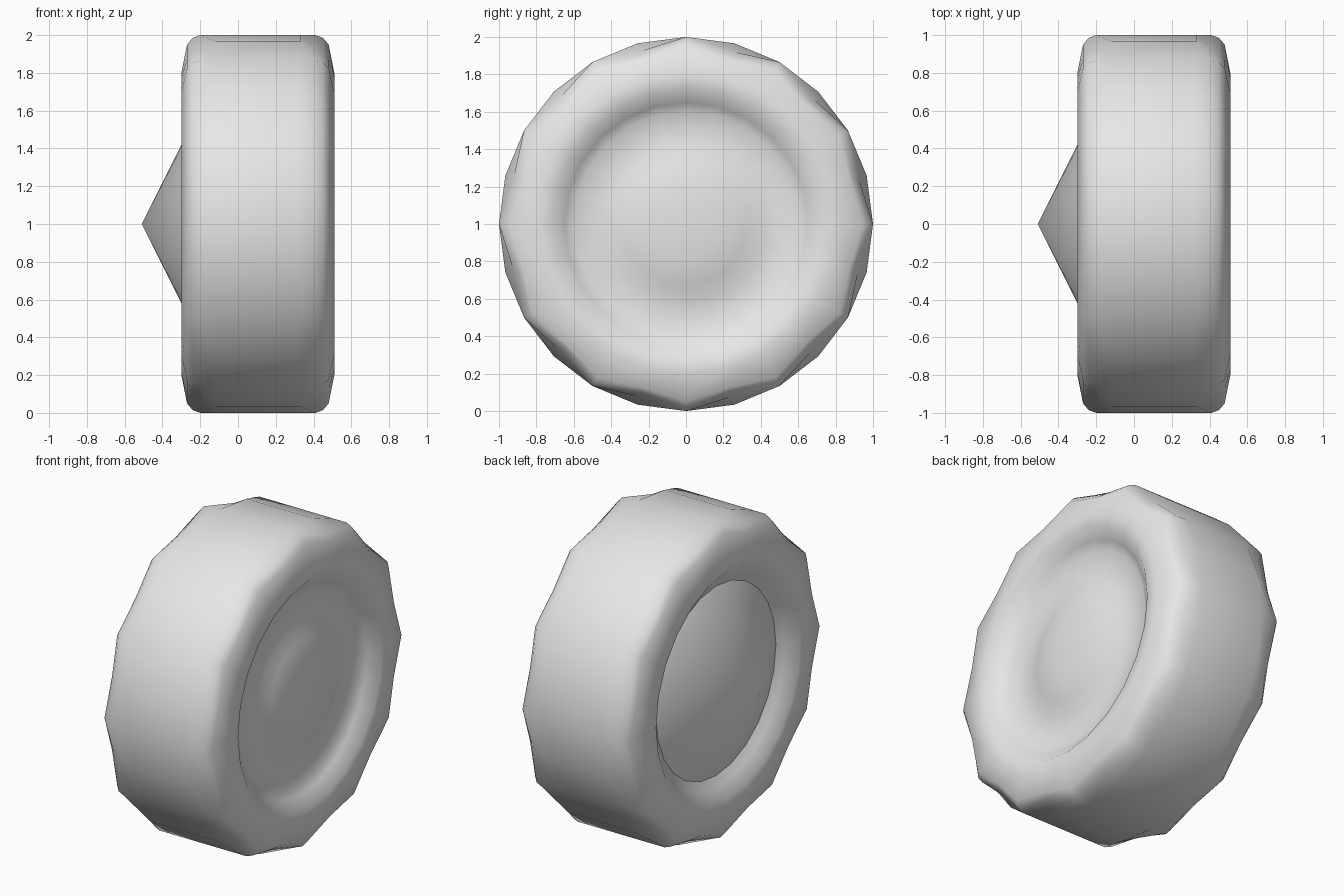
import bpy
import bmesh
from math import cos, sin, tau

if "Cube" in bpy.data.objects:
    bpy.data.objects.remove(bpy.data.objects["Cube"], do_unlink=True)

SIDES = 24
CENTRE_X = 0.105

grey = bpy.data.materials.new("light_grey")
grey.use_nodes = True
grey.diffuse_color = (0.8, 0.8, 0.8, 1)
grey.node_tree.nodes["Principled BSDF"].inputs["Base Color"].default_value = (0.8, 0.8, 0.8, 1)


def lathe(name, profile, inward=False):
    """Spin (offset, radius, notch depth) rings around the axle."""
    bm = bmesh.new()
    rings = []
    for x, radius, notch in profile:
        ring = []
        for k in range(SIDES):
            r = radius - notch * (k % 2)
            a = tau * k / SIDES
            ring.append(bm.verts.new((x, r * cos(a), r * sin(a))))
        rings.append(ring)
    for near, far in zip(rings, rings[1:]):
        for k in range(SIDES):
            n = (k + 1) % SIDES
            bm.faces.new((near[k], near[n], far[n], far[k]))
    bmesh.ops.remove_doubles(bm, verts=bm.verts[:], dist=0.0001)
    if inward:
        bmesh.ops.reverse_faces(bm, faces=bm.faces[:])
    for face in bm.faces:
        face.smooth = True
    mesh = bpy.data.meshes.new(name)
    bm.to_mesh(mesh)
    bm.free()
    mesh.materials.append(grey)
    obj = bpy.data.objects.new(name, mesh)
    obj.location = (CENTRE_X, 0, 1)
    bpy.context.collection.objects.link(obj)
    return obj


# Half of the tyre section, from the tread to the foot of the recess
half = [
    (0.225, 1.0, 0),
    (0.305, 1.0, 0.045),
    (0.345, 0.985, 0.055),
    (0.375, 0.95, 0.045),
    (0.405, 0.80, 0),
    (0.40, 0.72, 0),
    (0.345, 0.65, 0),
    (0.315, 0.60, 0),
]
mirrored = [(-x, r, n) for x, r, n in reversed(half)]

# Low domed hub cap closing the left side
dome = [(0.315, 0.42, 0), (0.35, 0.33, 0), (0.375, 0.18, 0), (0.38, 0, 0)]
lathe("tyre_and_hub_cap", mirrored + half + dome)

# Pointed hub on the right side, its faces turned towards the axle
lathe("pointed_hub", [(-0.615, 0, 0), (-0.315, 0.60, 0)], inward=True)
